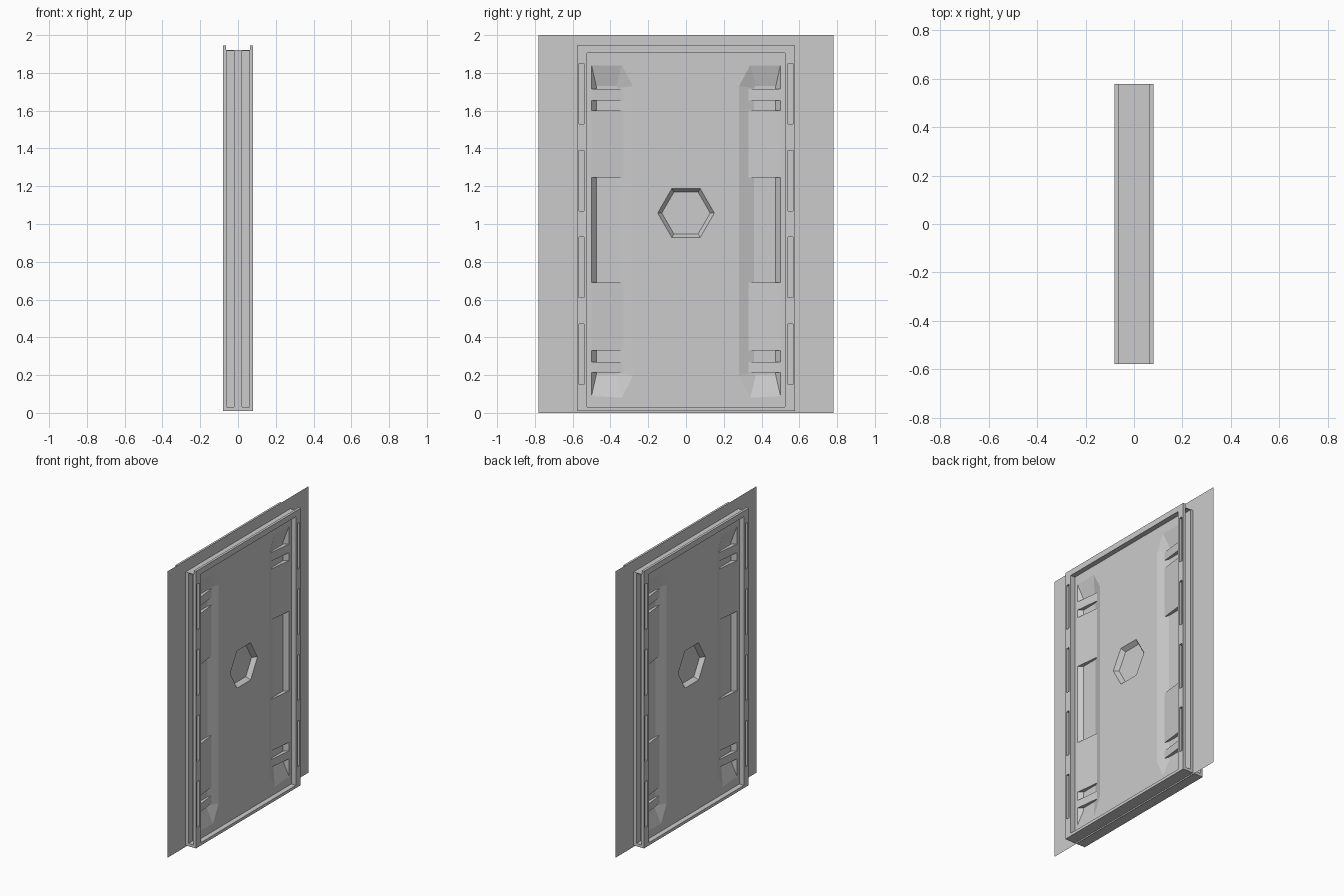
import bpy, bmesh, math

if "Cube" in bpy.data.objects:
    bpy.data.objects.remove(bpy.data.objects["Cube"])

grey = bpy.data.materials.new("grey")
grey.diffuse_color = (0.6, 0.6, 0.6, 1)
grey.use_nodes = True
grey.node_tree.nodes["Principled BSDF"].inputs["Base Color"].default_value = grey.diffuse_color


def loft(bm, rings):
    """Closed solid through matching rings of points."""
    loops = [[bm.verts.new(p) for p in r] for r in rings]
    n = len(loops[0])
    for a, b in zip(loops, loops[1:]):
        for i in range(n):
            j = (i + 1) % n
            bm.faces.new((a[i], a[j], b[j], b[i]))
    bm.faces.new(loops[0])
    bm.faces.new(loops[-1])


def box(bm, x, y, z):
    loft(bm, [[(x[0], y[0], k), (x[1], y[0], k), (x[1], y[1], k), (x[0], y[1], k)] for k in z])


def make(name, bm):
    bmesh.ops.recalc_face_normals(bm, faces=bm.faces)
    me = bpy.data.meshes.new(name)
    bm.to_mesh(me)
    bm.free()
    me.materials.append(grey)
    ob = bpy.data.objects.new(name, me)
    bpy.context.collection.objects.link(ob)
    return ob


def cut(target, bm):
    cutter = make("cutter", bm)
    cutter.hide_render = True
    mod = target.modifiers.new("cut", 'BOOLEAN')
    mod.operation = 'DIFFERENCE'
    mod.solver = 'EXACT'
    mod.object = cutter
    dg = bpy.context.evaluated_depsgraph_get()
    me = bpy.data.meshes.new_from_object(target.evaluated_get(dg))
    target.modifiers.clear()
    target.data = me
    bpy.data.objects.remove(cutter)


SIDES = (-1, 1)
FACE, FLOOR = 0.045, 0.015     # panel surface and pocket floor distance from centre

# thin wall sheet
bm = bmesh.new()
bm.faces.new([bm.verts.new((0, y, z)) for y, z in ((-.78, 0), (.78, 0), (.78, 2), (-.78, 2))])
make("wall_sheet", bm)

# door slab
bm = bmesh.new()
box(bm, (-.08, .08), (-.578, .578), (.01, 1.945))
door = make("door", bm)

# recessed panels inside the frame, and the trench along the top
bm = bmesh.new()
for s in SIDES:
    box(bm, (s * FACE, s * .2), (-.525, .525), (.03, 1.905))
box(bm, (-.063, .063), (-.7, .7), (1.92, 2.1))
cut(door, bm)

# grooves along both edges
bm = bmesh.new()
for s in SIDES:
    for t in SIDES:
        box(bm, (s * .022, s * .062), (t * .532, t * .7), (.03, 1.915))
cut(door, bm)

# four slots in each frame upright
bm = bmesh.new()
for s in SIDES:
    for t in SIDES:
        for i in range(4):
            z = .15 + .46 * i
            box(bm, (s * .05, s * .2), (t * .541, t * .566), (z, z + .32))
cut(door, bm)

# hexagonal recess and tapered side pockets
opening = [(.5, .09), (.5, 1.84), (.34, 1.84), (.28, 1.73), (.28, .2), (.34, .08)]
floor = [(.475, .2), (.475, 1.73), (.37, 1.73), (.36, 1.72), (.36, .21), (.37, .2)]
bm = bmesh.new()


def hexagon(r):
    return [(r * math.cos(k * math.pi / 3), 1.058 + r * math.sin(k * math.pi / 3)) for k in range(6)]


for s in SIDES:
    for t, top, low in ((1, hexagon(.15), hexagon(.128)), (1, opening, floor), (-1, opening, floor)):
        loft(bm, [[(s * x, t * y, z) for y, z in ring]
                  for x, ring in ((.07, top), (FACE, top), (FLOOR, low))])
cut(door, bm)

# sloped blocks bridging the pockets
bm = bmesh.new()
section = [(.3, .012), (.33, .026), (.5, FACE), (.5, .012)]
for s in SIDES:
    for t in SIDES:
        for z0, z1 in ((.215, .27), (.33, .69), (1.245, 1.6), (1.655, 1.715)):
            loft(bm, [[(s * x, t * y, z) for y, x in section] for z in (z0, z1)])
make("pocket_blocks", bm)
